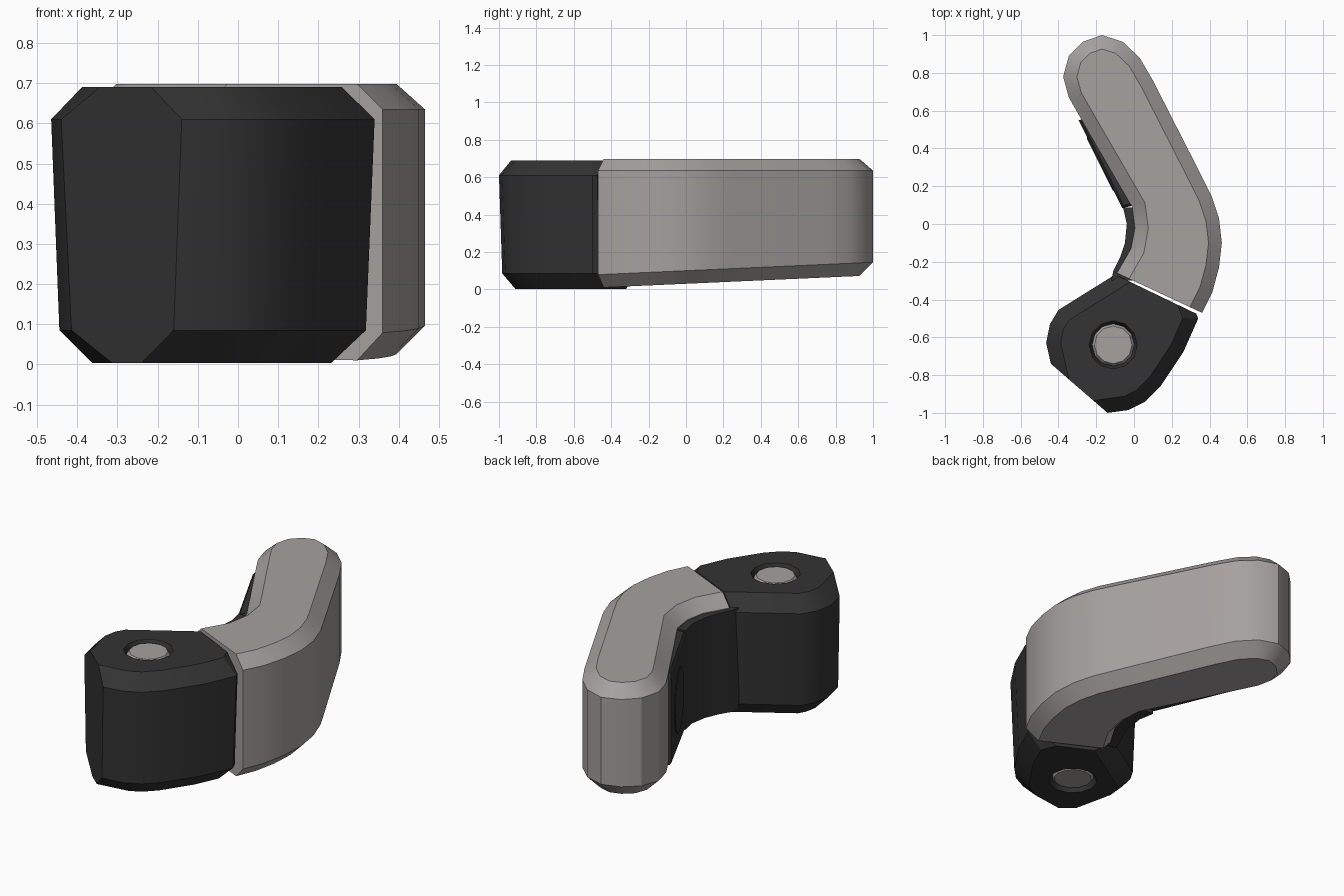
import bpy, bmesh, math
from mathutils import Vector, Matrix

cube = bpy.data.objects.get("Cube")
if cube:
    bpy.data.objects.remove(cube, do_unlink=True)


def material(name, rgb):
    m = bpy.data.materials.new(name)
    m.use_nodes = True
    m.diffuse_color = (*rgb, 1)
    m.node_tree.nodes["Principled BSDF"].inputs["Base Color"].default_value = (*rgb, 1)
    return m


GREY = material("warm grey", (0.38, 0.355, 0.345))
DARK = material("charcoal", (0.033, 0.033, 0.033))


def inset(points, d, flat):
    """Move each edge of a counter-clockwise outline inward, except the flat ones."""
    pts = [Vector(p) for p in points]
    n = len(pts)
    normals, dist = [], []
    for i in range(n):
        e = (pts[(i + 1) % n] - pts[i]).normalized()
        normals.append(Vector((-e.y, e.x)))
        dist.append(0 if i in flat else d)
    out = []
    for i, p in enumerate(pts):
        a, b, da, db = normals[i - 1], normals[i], dist[i - 1], dist[i]
        det = a.x * b.y - a.y * b.x
        if abs(det) < 0.001:
            move = b * db
        else:
            move = Vector((da * b.y - db * a.y, a.x * db - b.x * da)) / det
        out.append(p + move)
    return out


def smooth(ob, angle=28):
    bpy.ops.object.select_all(action='DESELECT')
    ob.select_set(True)
    bpy.context.view_layer.objects.active = ob
    bpy.ops.object.shade_smooth_by_angle(angle=math.radians(angle))


def prism(name, outline, rings, mat, flat=()):
    """Stack inset copies of an outline; each ring is (height, inset, slope along y)."""
    bm = bmesh.new()
    loops = []
    for z, d, slope in rings:
        loops.append([bm.verts.new((p.x, p.y, z + slope * p.y))
                      for p in inset(outline, d, flat)])
    n = len(outline)
    for low, high in zip(loops, loops[1:]):
        for i in range(n):
            j = (i + 1) % n
            bm.faces.new((low[i], low[j], high[j], high[i]))
    bm.faces.new(loops[0][::-1])
    bm.faces.new(loops[-1])
    bmesh.ops.recalc_face_normals(bm, faces=bm.faces)
    me = bpy.data.meshes.new(name)
    bm.to_mesh(me)
    bm.free()
    me.materials.append(mat)
    ob = bpy.data.objects.new(name, me)
    bpy.context.collection.objects.link(ob)
    return ob


def circle(cx, cy, r, n):
    return [(cx + r * math.cos(i * math.tau / n), cy + r * math.sin(i * math.tau / n))
            for i in range(n)]


# Bent arm with a rounded tip and a gently rising underside
arm_outline = [(0.36, -0.47), (0.415, -0.36), (0.45, -0.23), (0.465, -0.1),
               (0.45, 0.03), (0.41, 0.15), (0.36, 0.25), (0.1, 0.76), (0.03, 0.88),
               (-0.06, 0.965), (-0.17, 1.0), (-0.27, 0.965), (-0.345, 0.89),
               (-0.375, 0.78), (-0.345, 0.67), (-0.265, 0.53), (-0.01, 0.09),
               (0.005, -0.02), (-0.015, -0.13), (-0.09, -0.26)]
arm = prism("arm", arm_outline,
            [(0.03, 0.07, 0.045), (0.1, 0, 0.045), (0.635, 0, 0), (0.698, 0.07, 0)],
            GREY, flat=(len(arm_outline) - 1,))
smooth(arm)

# Pivot hub with one flat side and a straight joint face
hub_outline = [(-0.44, -0.74), (-0.14, -1.0), (-0.03, -0.985), (0.06, -0.94),
               (0.14, -0.86), (0.26, -0.68), (0.34, -0.5), (0.33, -0.475),
               (-0.1, -0.268), (-0.4, -0.455), (-0.445, -0.53), (-0.465, -0.63)]
hub = prism("hub", hub_outline,
            [(0.003, 0.1, 0), (0.085, 0.02, 0), (0.61, 0, 0), (0.69, 0.075, 0)],
            DARK, flat=(0, 7))

# Countersunk hole through the hub
HX, HY = -0.11, -0.64
cutter = prism("hole_cutter", circle(HX, HY, 0.105, 12),
               [(-0.02, -0.035, 0), (0.05, 0, 0), (0.64, 0, 0), (0.72, -0.035, 0)], DARK)
cutter.hide_render = True
mod = hub.modifiers.new("hole", 'BOOLEAN')
mod.operation = 'DIFFERENCE'
mod.solver = 'EXACT'
mod.object = cutter
bpy.ops.object.select_all(action='DESELECT')
hub.select_set(True)
bpy.context.view_layer.objects.active = hub
bpy.ops.object.modifier_apply(modifier=mod.name)
bpy.data.objects.remove(cutter, do_unlink=True)
smooth(hub)

# Pivot pin filling the hole
prism("pivot_pin", circle(HX, HY, 0.112, 12),
      [(0.015, 0.012, 0), (0.03, 0, 0), (0.665, 0, 0), (0.682, 0.012, 0)], GREY)

# Dark lining on the inside of the bend
neck = prism("bend_liner",
             [(-0.12, -0.3), (0.0, -0.3), (0.02, -0.13), (0.035, 0.0), (0.02, 0.088),
              (-0.058, 0.088), (-0.038, 0.0), (-0.048, -0.1), (-0.075, -0.18),
              (-0.11, -0.25)],
             [(0.07, 0, 0.045), (0.63, 0, 0)], DARK)
smooth(neck)

# Grip pad along the straight inner side, with a raised oval
prism("grip_pad", [(-0.293, 0.55), (-0.062, 0.085), (0.01, 0.1), (-0.235, 0.56)],
      [(0.08, 0.012, 0.045), (0.1, 0, 0.045), (0.61, 0, 0), (0.63, 0.012, 0)], DARK)

along = Vector((0.231, -0.465, 0)).normalized()
out = Vector((along.y, -along.x, 0))
oval = prism("pad_oval", circle(0, 0, 1, 24), [(-0.004, 0, 0), (0.004, 0.04, 0)], DARK)
frame = Matrix((along * 0.16, Vector((0, 0, 0.18)), out)).transposed().to_4x4()
frame.translation = (-0.178, 0.317, 0.36)
oval.data.transform(frame)
if frame.determinant() < 0:
    oval.data.flip_normals()
